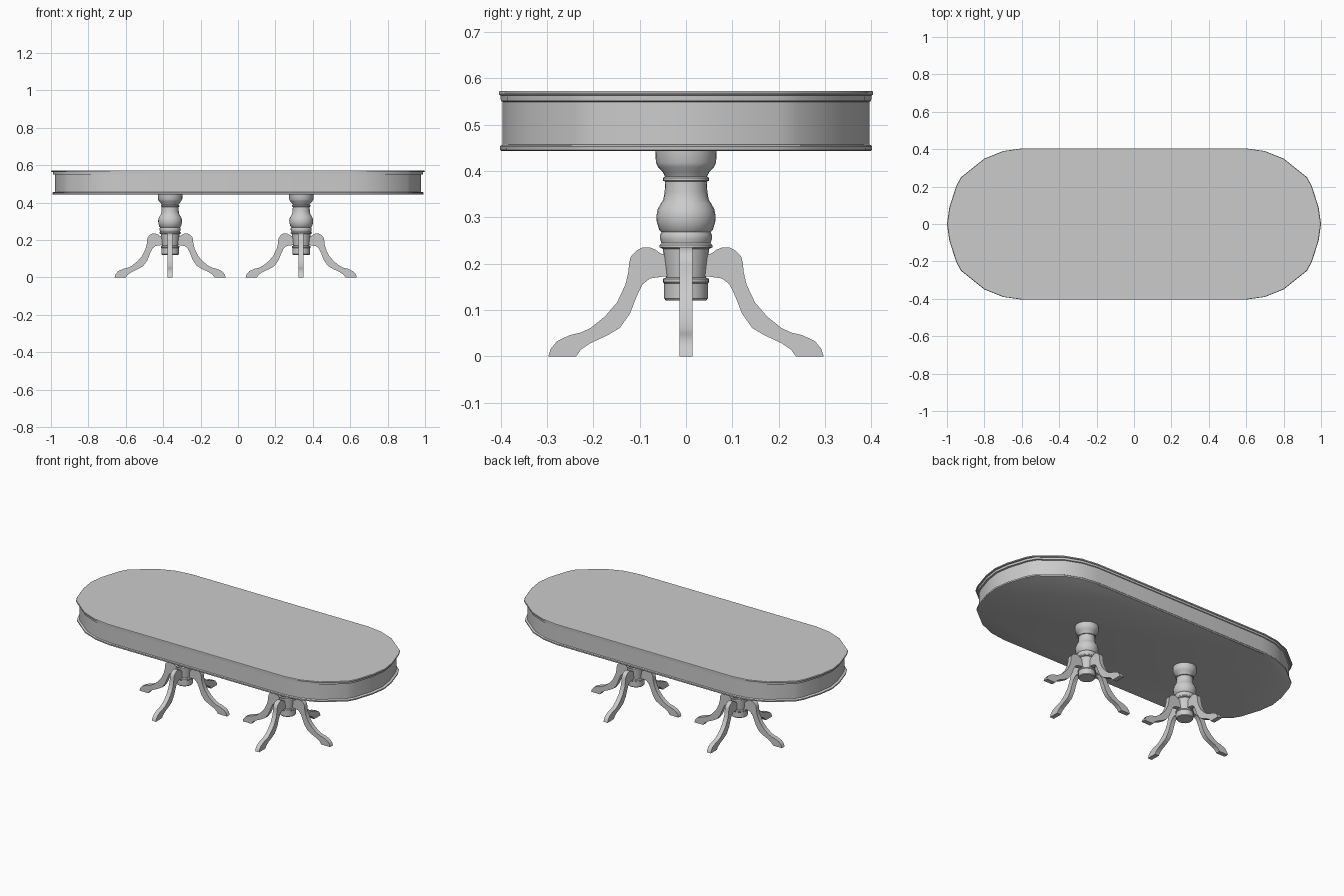
import bpy, bmesh, math
from mathutils import Matrix, Vector


def finish(name, bm, angle=30):
    bmesh.ops.recalc_face_normals(bm, faces=bm.faces)
    me = bpy.data.meshes.new(name)
    bm.to_mesh(me)
    bm.free()
    ob = bpy.data.objects.new(name, me)
    bpy.context.collection.objects.link(ob)
    bpy.ops.object.select_all(action='DESELECT')
    ob.select_set(True)
    bpy.context.view_layer.objects.active = ob
    bpy.ops.object.shade_smooth_by_angle(angle=math.radians(angle))
    return ob


def skin(name, rings):
    # Closed solid through a stack of equal-length rings
    bm = bmesh.new()
    rows = [[bm.verts.new(p) for p in ring] for ring in rings]
    n = len(rows[0])
    for a, b in zip(rows, rows[1:]):
        for i in range(n):
            j = (i + 1) % n
            bm.faces.new((a[i], a[j], b[j], b[i]))
    bm.faces.new(rows[0])
    bm.faces.new(rows[-1])
    return finish(name, bm)


# Table top and apron: one rounded outline scaled through a moulded profile
quarter = [(1, 0), (0.987, 0.09), (0.95, 0.205), (0.925, 0.25),
           (0.80, 0.35), (0.70, 0.39), (0.60, 0.404)]
half = quarter + [(-x, y) for x, y in reversed(quarter)]
outline = half + [(x, -y) for x, y in reversed(half[1:-1])]
moulding = [(0.986, 0.443), (0.992, 0.445), (0.993, 0.453), (0.987, 0.456),
            (0.979, 0.457), (0.979, 0.549), (0.989, 0.551), (0.990, 0.563),
            (0.998, 0.564), (1.0, 0.568), (0.997, 0.572)]
skin("table_top", [[(x * s, y * s, z) for x, y in outline] for s, z in moulding])

# Turned column profile (radius, height)
column = [(0.044, 0.121), (0.047, 0.125), (0.047, 0.157), (0.050, 0.160),
          (0.050, 0.167), (0.043, 0.170), (0.050, 0.232), (0.057, 0.235),
          (0.057, 0.240), (0.053, 0.244), (0.056, 0.253), (0.056, 0.262),
          (0.053, 0.268), (0.058, 0.273), (0.063, 0.290), (0.064, 0.303),
          (0.061, 0.318), (0.054, 0.330), (0.049, 0.338), (0.046, 0.355),
          (0.045, 0.377), (0.050, 0.379), (0.050, 0.385), (0.045, 0.388),
          (0.050, 0.397), (0.060, 0.408), (0.065, 0.418), (0.066, 0.445)]

# Scrolled leg side profile (distance from column axis, height)
leg = [(0.030, 0.215), (0.055, 0.222), (0.066, 0.230), (0.078, 0.235),
       (0.093, 0.235), (0.107, 0.228), (0.119, 0.215), (0.123, 0.200),
       (0.124, 0.183), (0.131, 0.154), (0.149, 0.116), (0.175, 0.086),
       (0.206, 0.061), (0.228, 0.051), (0.250, 0.046), (0.278, 0.033),
       (0.292, 0.016), (0.297, 0.0), (0.237, 0.0), (0.226, 0.015),
       (0.205, 0.029), (0.170, 0.045), (0.143, 0.061), (0.121, 0.092),
       (0.106, 0.130), (0.094, 0.155), (0.078, 0.168), (0.050, 0.172),
       (0.030, 0.172)]
LEG_HALF = 0.0135
SIDES = 24

for side, cx in (("left", -0.363), ("right", 0.338)):
    # Pedestal column
    skin(side + "_column", [[(cx + r * math.cos(2 * math.pi * k / SIDES),
                              r * math.sin(2 * math.pi * k / SIDES), z)
                             for k in range(SIDES)] for r, z in column])
    # Four legs around the column
    for k in range(4):
        place = Matrix.Translation((cx, 0, 0)) @ Matrix.Rotation(k * math.pi / 2, 4, 'Z')
        skin(f"{side}_leg_{k + 1}",
             [[place @ Vector((d, t, z)) for d, z in leg] for t in (-LEG_HALF, LEG_HALF)])
